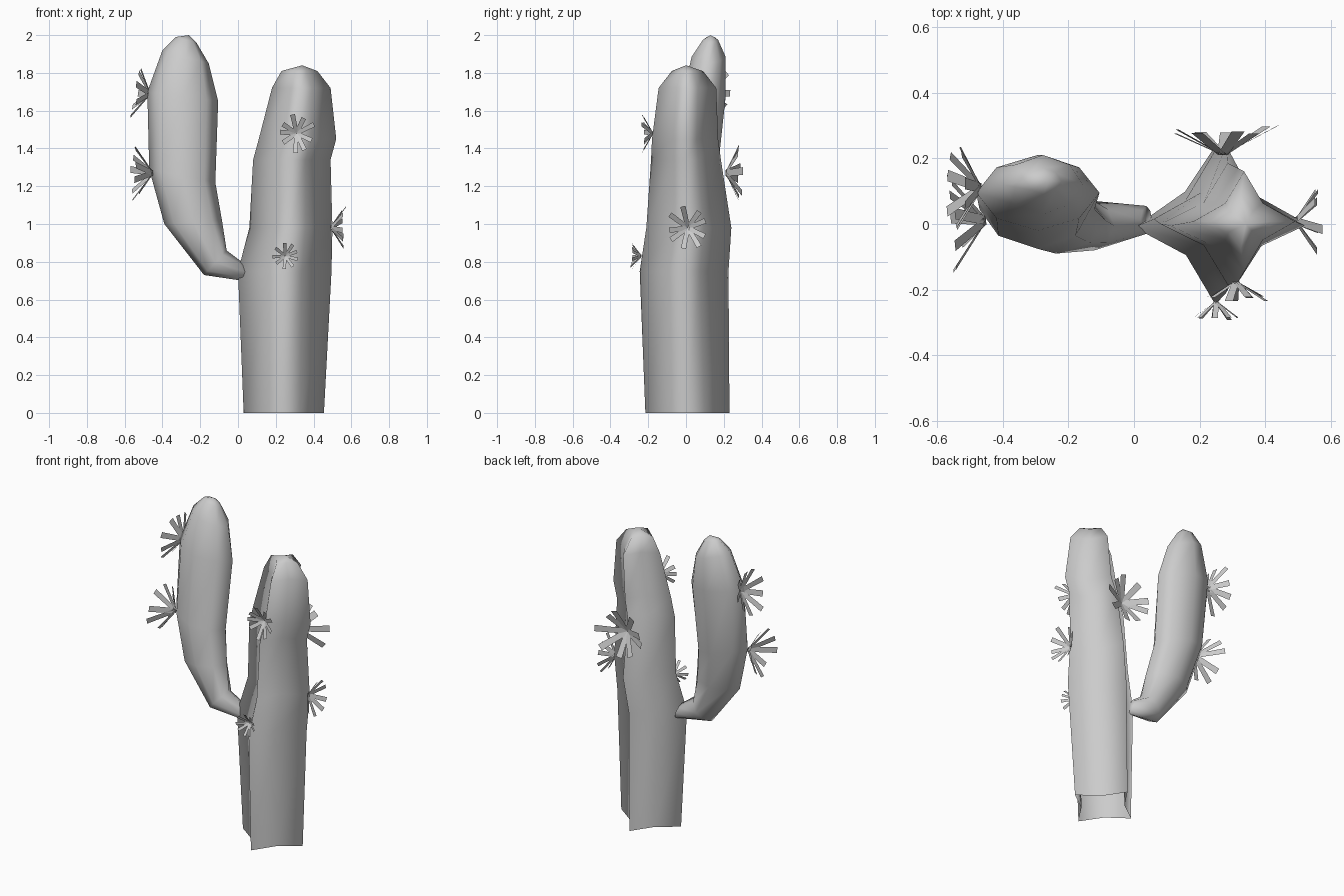
import bpy
import math
import random
from mathutils import Vector

cube = bpy.data.objects.get("Cube")
if cube:
    bpy.data.objects.remove(cube, do_unlink=True)

rng = random.Random(4)

grey = bpy.data.materials.new("plain grey")
grey.use_nodes = True
colour = (0.6, 0.6, 0.6, 1)
grey.diffuse_color = colour
grey.node_tree.nodes["Principled BSDF"].inputs["Base Color"].default_value = colour


def add_object(name, verts, faces, smooth):
    mesh = bpy.data.meshes.new(name)
    mesh.from_pydata(verts, [], faces)
    mesh.materials.append(grey)
    for poly in mesh.polygons:
        poly.use_smooth = smooth
    obj = bpy.data.objects.new(name, mesh)
    bpy.context.collection.objects.link(obj)
    return obj


def ribbed_stem(name, rings, apex, close_start):
    """Loft four-ribbed rings: two side points (x, z), front and back y, valley radius."""
    sides = 8
    verts, faces = [], []
    for (xa, za), (xb, zb), front, back, valley in rings:
        centre = Vector(((xa + xb) / 2, (front + back) / 2, (za + zb) / 2))
        across = Vector(((xb - xa) / 2, 0, (zb - za) / 2))
        depth = Vector((0, (back - front) / 2, 0))
        for k in range(sides):
            a = math.tau * k / sides
            r = valley if k % 2 else 1
            verts.append(centre + r * (math.cos(a) * across + math.sin(a) * depth))
    for i in range(len(rings) - 1):
        for k in range(sides):
            n = (k + 1) % sides
            a, b = i * sides, (i + 1) * sides
            faces.append((a + k, a + n, b + n, b + k))
    # pointed cap at the tip
    last, tip = (len(rings) - 1) * sides, len(verts)
    verts.append(Vector(apex))
    for k in range(sides):
        faces.append((last + k, last + (k + 1) % sides, tip))
    if close_start:
        faces.append(tuple(reversed(range(sides))))
    return add_object(name, verts, faces, True)


def spine_cluster(name, root, direction, radius, reach, count=9):
    """Flat blades fanning out of one point."""
    root, axis = Vector(root), Vector(direction).normalized()
    u = axis.cross(Vector((0, 0, 1))).normalized()
    v = axis.cross(u)
    verts, faces = [], []
    for k in range(count):
        a = math.tau * (k + rng.uniform(-0.2, 0.2)) / count
        out = math.cos(a) * u + math.sin(a) * v
        side = axis.cross(out) * radius * 0.13
        length = rng.uniform(0.85, 1.08)
        end = root + (out * radius + axis * reach * rng.uniform(0.75, 1)) * length
        start = root - axis * 0.01
        n = len(verts)
        verts += [start - side * 0.8, start + side * 0.8, end + side, end - side]
        faces.append((n, n + 1, n + 2, n + 3))
    return add_object(name, verts, faces, False)


# Trunk: open at the base, leaning slightly to the side
trunk_rows = [
    (0, .03, .455, -.215, .23, .58),
    (.75, 0, .495, -.245, .225, .51),
    (.98, .06, .50, -.21, .24, .5),
    (1.34, .08, .49, -.185, .185, .5),
    (1.45, .11, .52, -.18, .17, .5),
    (1.72, .18, .49, -.145, .16, .52),
    (1.81, .23, .42, -.075, .09, .55),
]
ribbed_stem("trunk", [((l, z), (r, z), f, b, v) for z, l, r, f, b, v in trunk_rows],
            (.34, 0, 1.84), False)

# Arm: leaves the trunk sideways and bends upward
arm_rings = [
    ((.055, .695), (.02, .80), -.03, .055, .95),
    ((-.18, .73), (-.06, .86), -.08, .07, .95),
    ((-.39, 1.0), (-.085, 1.02), -.09, .11, .95),
    ((-.47, 1.29), (-.12, 1.22), -.075, .165, .95),
    ((-.48, 1.7), (-.105, 1.65), -.02, .21, .95),
    ((-.40, 1.92), (-.155, 1.85), .03, .21, .95),
    ((-.33, 1.99), (-.22, 1.96), .09, .17, .95),
]
ribbed_stem("arm", arm_rings, (-.26, .13, 2.0), True)

# Spine clusters
spine_cluster("front_upper_spines", (.31, -.185, 1.48), (0, -1, 0), .10, .05)
spine_cluster("front_lower_spines", (.25, -.245, .83), (0, -1, 0), .07, .05)
spine_cluster("side_spines", (.50, .01, .98), (1, 0, 0), .11, .07)
spine_cluster("back_spines", (.27, .22, 1.27), (0, 1, 0), .16, .08)
spine_cluster("arm_upper_spines", (-.475, .11, 1.69), (-1, 0, .15), .14, .08)
spine_cluster("arm_lower_spines", (-.46, .01, 1.27), (-1, -.1, 0), .14, .10)
